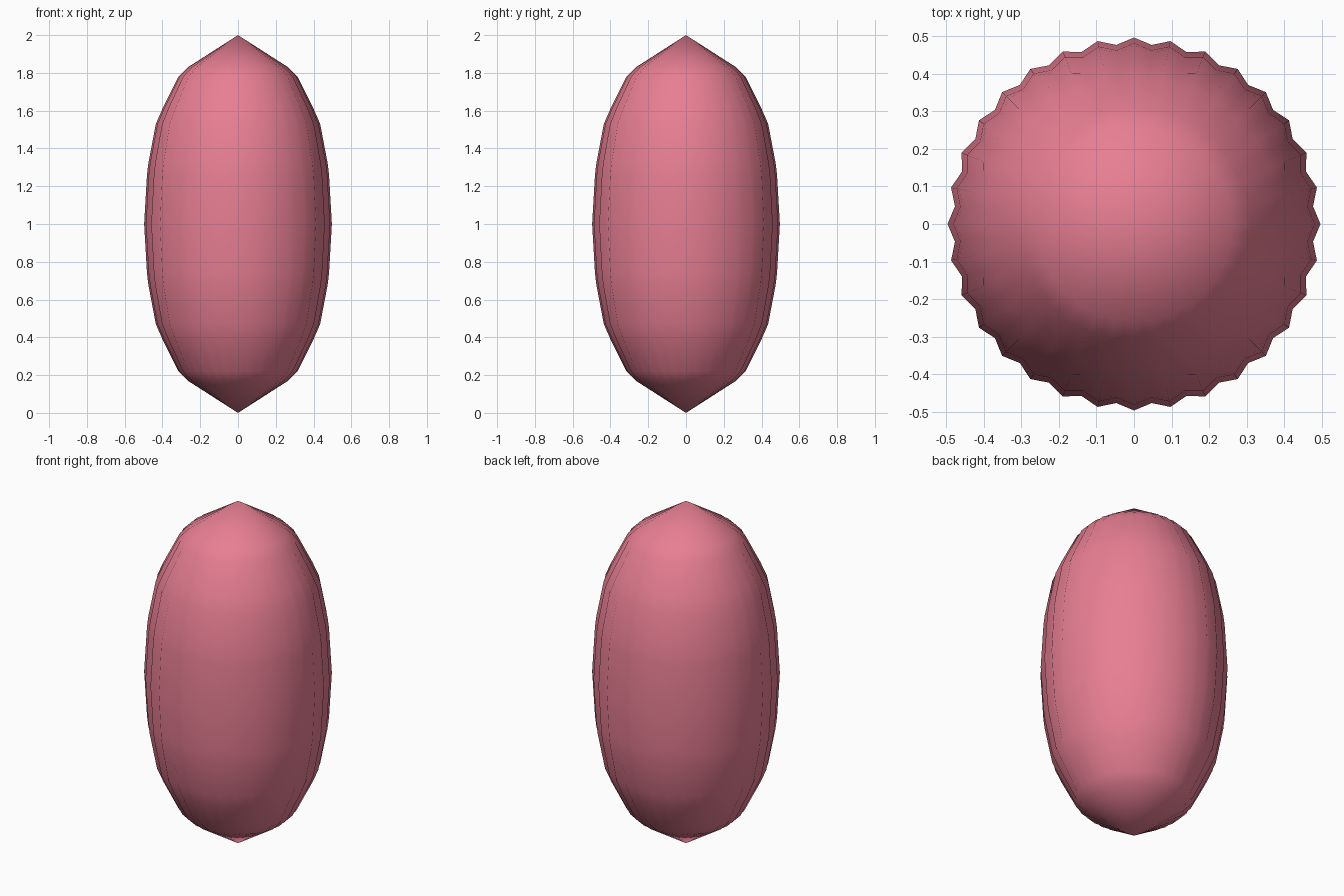
import bpy, bmesh, math

if "Cube" in bpy.data.objects:
    bpy.data.objects.remove(bpy.data.objects["Cube"])

RIDGES = 32
VALLEY = 0.965
# Upper half of the ridge profile: radius, height above the middle
half = [(0.265, 0.83), (0.315, 0.78), (0.40, 0.61), (0.435, 0.53),
        (0.475, 0.32), (0.482, 0.26)]
profile = half + [(0.497, 0.0)] + [(r, -h) for r, h in reversed(half)]

bm = bmesh.new()
top = bm.verts.new((0, 0, 2))
bottom = bm.verts.new((0, 0, 0))
n = RIDGES * 2

# Fluted rings, alternating ridge and valley
rings = []
for r, h in profile:
    ring = []
    for i in range(n):
        a = 2 * math.pi * i / n
        k = r * (VALLEY if i % 2 else 1)
        ring.append(bm.verts.new((k * math.cos(a), k * math.sin(a), 1 + h)))
    rings.append(ring)

# Pointed caps and sides
for i in range(n):
    j = (i + 1) % n
    bm.faces.new((top, rings[0][i], rings[0][j]))
    bm.faces.new((bottom, rings[-1][j], rings[-1][i]))
    for a, b in zip(rings, rings[1:]):
        bm.faces.new((a[i], b[i], b[j], a[j]))
bmesh.ops.recalc_face_normals(bm, faces=bm.faces)
for f in bm.faces:
    f.smooth = True

mesh = bpy.data.meshes.new("fluted_body")
bm.to_mesh(mesh)
bm.free()
body = bpy.data.objects.new("fluted_body", mesh)
bpy.context.collection.objects.link(body)

# Pink colour
pink = bpy.data.materials.new("pink")
pink.diffuse_color = (0.8, 0.21, 0.29, 1)
pink.use_nodes = True
pink.node_tree.nodes["Principled BSDF"].inputs["Base Color"].default_value = pink.diffuse_color
mesh.materials.append(pink)
